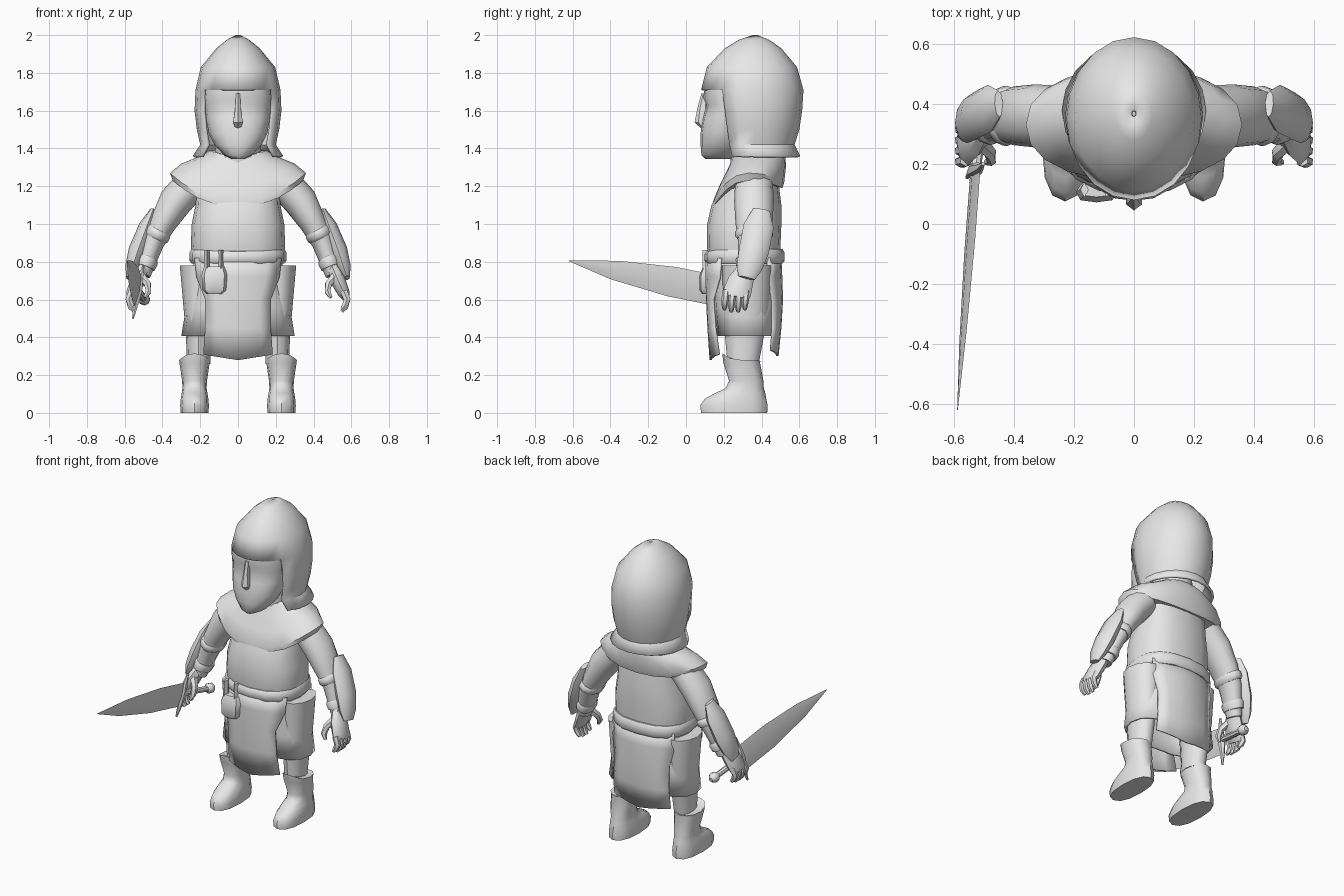
import bpy, bmesh, math
from mathutils import Vector

grey = bpy.data.materials.new("plain_grey")
grey.diffuse_color = (0.8, 0.8, 0.8, 1)


def finish(name, bm, mirror=False, thick=0):
    bmesh.ops.recalc_face_normals(bm, faces=bm.faces)
    me = bpy.data.meshes.new(name)
    bm.to_mesh(me)
    bm.free()
    me.materials.append(grey)
    ob = bpy.data.objects.new(name, me)
    bpy.context.collection.objects.link(ob)
    if thick:
        ob.modifiers.new("thickness", 'SOLIDIFY').thickness = thick
    if mirror:
        ob.modifiers.new("mirror", 'MIRROR').use_mirror_merge = False
    return ob


def skin(bm, rings, caps=True, closed=True):
    """Bridge rows of points with quads."""
    vs = [[bm.verts.new(p) for p in r] for r in rings]
    n = len(vs[0])
    for a, b in zip(vs, vs[1:]):
        for i in range(n if closed else n - 1):
            j = (i + 1) % n
            bm.faces.new((a[i], a[j], b[j], b[i]))
    if caps:
        bm.faces.new(vs[0])
        bm.faces.new(vs[-1])


def loft(name, rings, n=16, p=1.0, cx=0, caps=True, cut=None, **kw):
    """Stack of ovals: (z, half width, front y, back y[, z at front, z at back])."""
    rows = []
    for r in rings:
        z, rx, yf, yb = r[:4]
        zf, zb = r[4:] if len(r) > 4 else (z, z)
        row = []
        for i in range(n):
            a = 2 * math.pi * i / n - math.pi / 2
            c, s = math.cos(a), math.sin(a)
            x = math.copysign(abs(c) ** p, c) * rx
            y = math.copysign(abs(s) ** p, s) * (yb - yf) / 2
            row.append((cx + x, (yf + yb) / 2 + y, z + ((zf if s < 0 else zb) - z) * s * s))
        rows.append(row)
    bm = bmesh.new()
    skin(bm, rows, caps)
    if cut:
        bad = [f for f in bm.faces if cut(f.calc_center_median())]
        bmesh.ops.delete(bm, geom=bad, context='FACES')
    return finish(name, bm, **kw)


def tube(name, pts, n=8, **kw):
    """Limb along a path: (x, y, z, depth radius, width radius)."""
    rows = []
    for i, q in enumerate(pts):
        a, b = pts[max(i - 1, 0)], pts[min(i + 1, len(pts) - 1)]
        d = (Vector(b[:3]) - Vector(a[:3])).normalized()
        ref = Vector((0, 1, 0)) if abs(d.y) < 0.9 else Vector((0, 0, 1))
        u = (ref - d * ref.dot(d)).normalized()
        v = d.cross(u)
        rows.append([Vector(q[:3]) + u * q[3] * math.cos(t) + v * q[4] * math.sin(t)
                     for t in (2 * math.pi * k / n for k in range(n))])
    bm = bmesh.new()
    skin(bm, rows)
    return finish(name, bm, **kw)


def panel(name, rows, droop):
    """Hanging cloth: (z, half width, y at middle, y at edge); the hem dips in the middle."""
    grid = []
    for k, (z, w, ym, ye) in enumerate(rows):
        dip = droop if k == len(rows) - 1 else 0
        grid.append([(w * t, ym + (ye - ym) * t * t, z - dip * (1 - abs(t)))
                     for t in (-1, -.67, -.33, 0, .33, .67, 1)])
    bm = bmesh.new()
    skin(bm, grid, caps=False, closed=False)
    finish(name, bm, thick=0.012)


# Head and hood
loft("hood", [(1.36, .24, .15, .605), (1.42, .2, .14, .575), (1.5, .218, .12, .60),
              (1.6, .23, .10, .615), (1.71, .225, .08, .622), (1.83, .197, .11, .588),
              (1.93, .115, .205, .505), (1.975, .06, .28, .44), (2.0, .012, .355, .38)],
     n=20, caps=False, cut=lambda c: c.z < 1.70 and c.y < .225, thick=0.015)
loft("face", [(1.345, .035, .10, .25), (1.365, .075, .082, .27), (1.42, .125, .077, .31),
              (1.48, .155, .077, .34), (1.56, .17, .088, .36), (1.63, .178, .108, .38),
              (1.67, .182, .09, .38), (1.75, .175, .105, .38)], p=.9)
tube("nose", [(0, .10, 1.69, .018, .012), (0, .088, 1.61, .028, .017),
              (0, .085, 1.54, .04, .03), (0, .095, 1.512, .015, .018)], n=6)
loft("neck", [(1.2, .13, .24, .50), (1.45, .12, .23, .48)], n=12)

# Shoulder mantle, tunic and belt
loft("shoulder_mantle", [(1.39, .15, .25, .50, 1.36, 1.39), (1.36, .2, .225, .525, 1.30, 1.36),
                         (1.32, .30, .18, .53, 1.21, 1.31), (1.27, .36, .143, .52, 1.12, 1.22),
                         (1.23, .345, .145, .51, 1.09, 1.19), (1.22, .25, .19, .47, 1.13, 1.2)],
     n=20, p=.9)
loft("tunic", [(.80, .235, .125, .495), (.88, .25, .11, .50), (1.0, .245, .112, .505),
               (1.1, .225, .135, .505), (1.22, .22, .19, .49)], p=.8)
loft("belt", [(.79, .245, .11, .51), (.805, .256, .098, .522),
              (.85, .256, .098, .522, .84, .85), (.868, .245, .11, .51, .855, .868)], p=.8)
loft("skirt", [(.82, .23, .14, .49), (.72, .245, .14, .49), (.56, .275, .15, .485),
               (.408, .30, .165, .475)], p=.75, caps=False, thick=0.012)
panel("front_panel", [(.82, .225, .115, .19), (.72, .215, .115, .185), (.6, .17, .118, .15),
                      (.45, .17, .125, .16), (.31, .18, .137, .18)], .03)
panel("back_panel", [(.82, .225, .505, .44), (.72, .225, .51, .44), (.6, .20, .514, .46),
                     (.45, .20, .505, .465), (.33, .205, .49, .455)], .03)

# Belt pouch with two loops
loft("pouch", [(.63, .04, .085, .13), (.65, .062, .072, .14), (.73, .068, .072, .14),
               (.775, .055, .09, .14)], n=8, p=.7, cx=-.125)
for i, x in enumerate((-.165, -.09)):
    loft("pouch_loop_%d" % (i + 1), [(.765, .014, .088, .14), (.862, .014, .088, .14)],
         n=4, p=.5, cx=x)

# Legs and boots
loft("leg", [(.26, .062, .22, .385), (.42, .068, .205, .415), (.55, .08, .20, .44),
             (.78, .10, .19, .45)], n=12, cx=.208, mirror=True)
loft("boot", [(0, .074, .08, .43), (.04, .076, .075, .432), (.075, .073, .10, .425),
              (.105, .068, .155, .42), (.13, .064, .21, .412), (.17, .066, .228, .41),
              (.265, .08, .198, .392), (.28, .082, .192, .395, .315, .275),
              (.275, .06, .215, .38, .30, .27)], n=12, p=.85, cx=.23, mirror=True)

# Arms, cuffs and forearm guards
tube("arm", [(.24, .36, 1.22, .10, .09), (.33, .36, 1.12, .105, .09), (.40, .36, 1.0, .098, .07),
             (.45, .355, .9, .08, .058), (.505, .325, .73, .052, .042)], n=12, mirror=True)
tube("elbow_cuff", [(.415, .36, .972, .088, .062), (.421, .36, .96, .1, .07),
                    (.434, .36, .935, .1, .07), (.44, .36, .923, .088, .062)], n=12, mirror=True)
tube("wrist_cuff", [(.472, .342, .82, .07, .052), (.479, .34, .805, .078, .058),
                    (.492, .335, .77, .07, .052)], n=12, mirror=True)
tube("forearm_guard", [(.45, .40, 1.075, .045, .015), (.482, .385, .99, .08, .042),
                       (.53, .36, .86, .08, .05), (.56, .335, .77, .068, .038),
                       (.578, .32, .715, .045, .015)], mirror=True)

# Hands with four fingers and a thumb
tube("palm", [(.505, .32, .76, .05, .035), (.53, .29, .70, .068, .04),
              (.56, .27, .635, .075, .032), (.57, .265, .61, .065, .022)], mirror=True)
for i in range(4):
    y, d = .212 + .036 * i, .012 * abs(i - 1.5)
    tube("finger_%d" % (i + 1), [(.56, y, .645, .02, .022), (.578, y - .005, .60, .019, .02),
                                 (.568, y - .008, .555 + d, .017, .018),
                                 (.55, y - .008, .53 + d, .01, .01)], n=6, mirror=True)
tube("thumb", [(.51, .27, .72, .03, .025), (.478, .235, .68, .023, .02),
               (.475, .212, .64, .02, .017), (.492, .205, .61, .01, .01)], n=6, mirror=True)


# Sword: leaning diamond-section blade, guard, grip and pommel
def lean(y, z):
    return -.528 - (.17 - y) * .115 + (z - .65) * .2


bm = bmesh.new()
rows = []
for yt, zt, yb, zb, h in ((.18, .725, .16, .565, .010), (-.05, .772, -.1, .618, .010),
                          (-.35, .805, -.4, .708, .007), (-.62, .807, -.62, .803, .001)):
    ym, zm = (yt + yb) / 2, (zt + zb) / 2
    rows.append([(lean(yt, zt), yt, zt), (lean(ym, zm) + h, ym, zm),
                 (lean(yb, zb), yb, zb), (lean(ym, zm) - h, ym, zm)])
skin(bm, rows)
finish("sword_blade", bm)
tube("sword_guard", [(-.556, .155, .50, .006, .006), (-.542, .172, .57, .016, .014),
                     (-.528, .18, .65, .026, .024), (-.514, .188, .72, .016, .014),
                     (-.502, .20, .78, .006, .006)], n=6)
tube("sword_grip", [(-.528, .18, .65, .018, .018), (-.50, .40, .605, .018, .018)])
tube("sword_pommel", [(-.502, .385, .608, .015, .015), (-.499, .405, .604, .032, .032),
                      (-.496, .43, .60, .032, .032), (-.494, .45, .596, .014, .014)])

# Soft shading with crisp creases
bpy.ops.object.select_all(action='SELECT')
bpy.context.view_layer.objects.active = bpy.data.objects["hood"]
bpy.ops.object.shade_smooth_by_angle(angle=math.radians(42))
